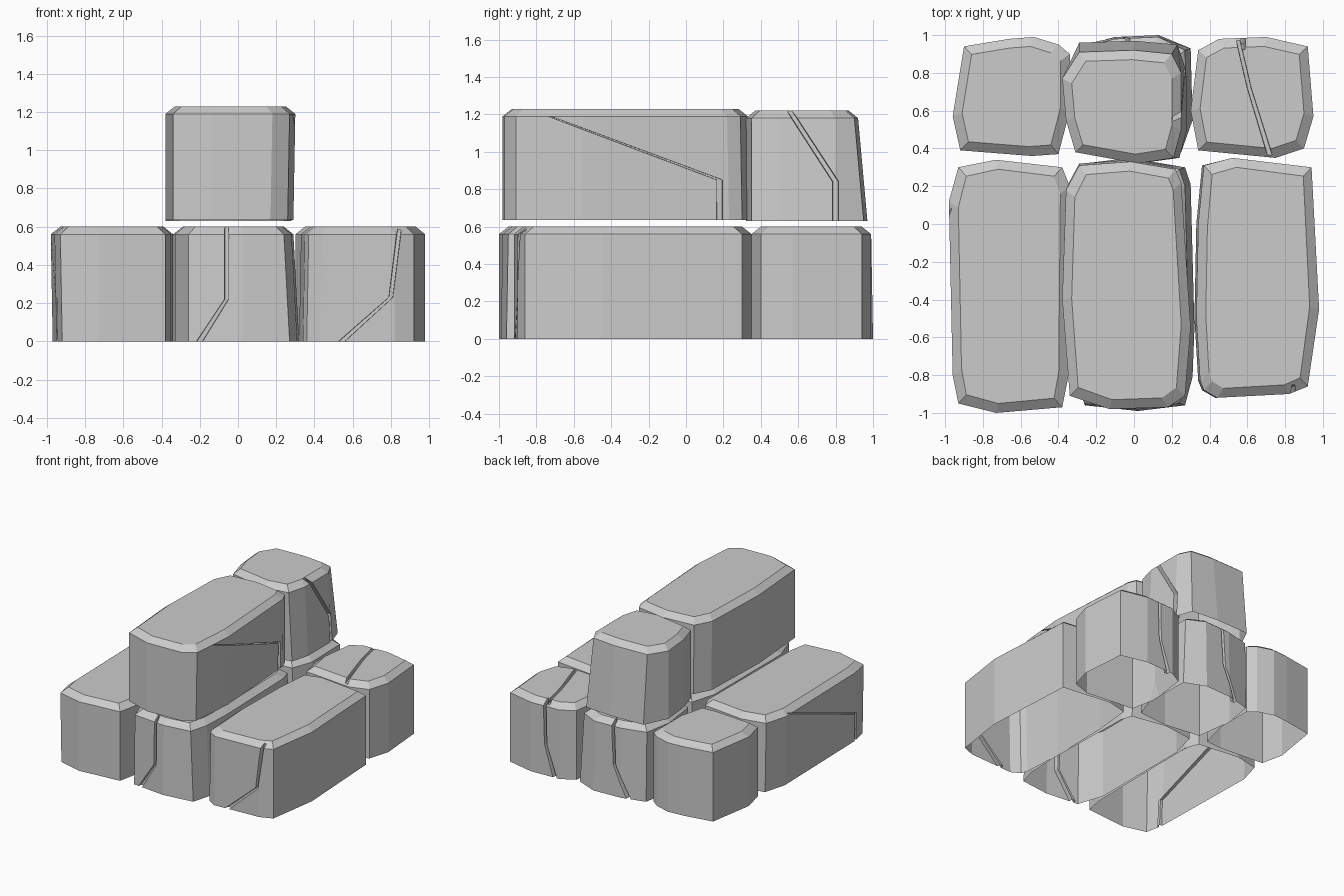
import bpy, bmesh
from mathutils import Vector

if "Cube" in bpy.data.objects:
    bpy.data.objects.remove(bpy.data.objects["Cube"])


def mesh_object(name, bm):
    bmesh.ops.recalc_face_normals(bm, faces=bm.faces)
    me = bpy.data.meshes.new(name)
    bm.to_mesh(me)
    bm.free()
    ob = bpy.data.objects.new(name, me)
    bpy.context.collection.objects.link(ob)
    return ob


def loft(rings):
    # closed solid through equal-length rings of points
    bm = bmesh.new()
    vs = [[bm.verts.new(p) for p in r] for r in rings]
    n = len(vs[0])
    for a, b in zip(vs, vs[1:]):
        for i in range(n):
            j = (i + 1) % n
            bm.faces.new((a[i], a[j], b[j], b[i]))
    bm.faces.new(vs[0][::-1])
    bm.faces.new(vs[-1])
    return bm


def crack_cutter(path, out, side, depth=0.03):
    # wedge-shaped groove following a path on a face
    out, rings = Vector(out), []
    for p, w in path:
        p, s = Vector(p), Vector(side) * w / 2
        rings.append([p - s + out * 0.08, p + s + out * 0.08,
                      p + s * 0.6 - out * depth, p - s * 0.6 - out * depth])
    return mesh_object("crack_cutter", loft(rings))


def block(name, outline, z0, z1, flare=(0, 0, 0, 0), cracks=(), inset=0.05):
    xs, ys = [p[0] for p in outline], [p[1] for p in outline]
    cx, cy = (min(xs) + max(xs)) / 2, (min(ys) + max(ys)) / 2
    kx = 1 - 2 * inset / (max(xs) - min(xs))
    ky = 1 - 2 * inset / (max(ys) - min(ys))
    hx, hy = (max(xs) - min(xs)) * 0.3, (max(ys) - min(ys)) * 0.35

    def lower(x, y):
        x += flare[1] if x > cx + hx else flare[0] if x < cx - hx else 0
        y += flare[3] if y > cy + hy else flare[2] if y < cy - hy else 0
        return x, y, z0

    ob = mesh_object(name, loft([
        [lower(x, y) for x, y in outline],
        [(x, y, z1 - 0.04) for x, y in outline],
        [(cx + (x - cx) * kx, cy + (y - cy) * ky, z1) for x, y in outline]]))
    # carve the cracks
    for path, out, side in cracks:
        cut = crack_cutter(path, out, side)
        m = ob.modifiers.new("crack", 'BOOLEAN')
        m.operation, m.solver, m.object = 'DIFFERENCE', 'EXACT', cut
        bpy.context.view_layer.objects.active = ob
        bpy.ops.object.modifier_apply(modifier=m.name)
        bpy.data.objects.remove(cut)
    # blocks are open underneath
    bm = bmesh.new()
    bm.from_mesh(ob.data)
    under = [f for f in bm.faces if all(abs(v.co.z - z0) < 1e-4 for v in f.verts)]
    bmesh.ops.delete(bm, geom=under, context='FACES')
    bm.to_mesh(ob.data)
    bm.free()


X, Y, Z = (1, 0, 0), (0, 1, 0), (0, 0, 1)
NX, NY = (-1, 0, 0), (0, -1, 0)

# bottom course, long blocks
block("left_long_block",
      [(-.93, -.95), (-.73, -1), (-.38, -.97), (-.35, -.82), (-.34, .2), (-.38, .3),
       (-.73, .34), (-.93, .3), (-.98, .12), (-.96, -.8)], 0, .6, (.01, 0, 0, 0),
      [([((-.98, .08, .57), .02), ((-.965, -.82, .22), .04), ((-.955, -.82, -.03), .04)], NX, Y)])
block("middle_long_block",
      [(-.26, -.95), (.02, -.98), (.24, -.95), (.28, -.8), (.29, -.55), (.27, .2),
       (.24, .29), (-.02, .34), (-.27, .31), (-.33, .1), (-.33, -.75)], 0, .6, (0, .03, -.01, .01),
      [([((-.06, -.95, .63), .03), ((-.06, -.975, .22), .03), ((-.22, -.965, -.03), .05)], NY, X)])
block("right_long_block",
      [(.37, -.88), (.44, -.92), (.82, -.9), (.92, -.86), (.98, -.45), (.94, .3),
       (.52, .35), (.37, .31), (.34, 0), (.33, -.5), (.35, -.83)], 0, .6, (-.01, 0, 0, 0),
      [([((.85, -.88, .63), .03), ((.8, -.905, .23), .03), ((.51, -.915, -.03), .05)], NY, X)])

# bottom course, short blocks
block("left_short_block",
      [(-.92, .39), (-.54, .36), (-.4, .37), (-.34, .6), (-.34, .9), (-.4, .95),
       (-.53, .99), (-.66, .98), (-.9, .94), (-.96, .57)], 0, .6)
block("middle_short_block",
      [(-.3, .4), (0, .36), (.22, .38), (.28, .55), (.27, .92), (.13, .99),
       (-.1, .98), (-.3, .93), (-.34, .7)], 0, .6, (0, .03, 0, .01),
      [([((-.03, .95, .63), .03), ((-.05, .985, .25), .03), ((-.18, .97, -.03), .05)], Y, X)])
block("right_short_block",
      [(.34, .39), (.75, .35), (.9, .4), (.95, .57), (.92, .94), (.7, .99),
       (.45, .98), (.34, .92), (.3, .6)], 0, .6, (0, 0, 0, 0),
      [([((.58, .95, .63), .03), ((.57, .985, .25), .03), ((.48, .98, -.03), .05)], Y, X),
       ([((.54, 1.02, .6), .03), ((.61, .72, .6), .03), ((.73, .33, .6), .04)], Z, X)])

# upper course
block("top_long_block",
      [(-.34, -.91), (-.13, -.98), (.18, -.97), (.27, -.91), (.3, -.55), (.25, .22),
       (.22, .29), (-.02, .33), (-.29, .31), (-.36, .18), (-.38, -.4)], .635, 1.23, (0, -.01, 0, .01),
      [([((.29, -.73, 1.19), .02), ((.255, .18, .85), .045), ((.245, .18, .6), .045)], X, Y)])
block("top_short_block",
      [(-.31, .38), (.02, .32), (.21, .35), (.25, .5), (.25, .8), (.2, .9),
       (0, .92), (-.29, .91), (-.38, .77), (-.36, .55)], .63, 1.22, (0, .03, 0, .05),
      [([((.23, .54, 1.24), .04), ((.255, .8, .84), .045), ((.275, .8, .6), .045)], X, Y)])
